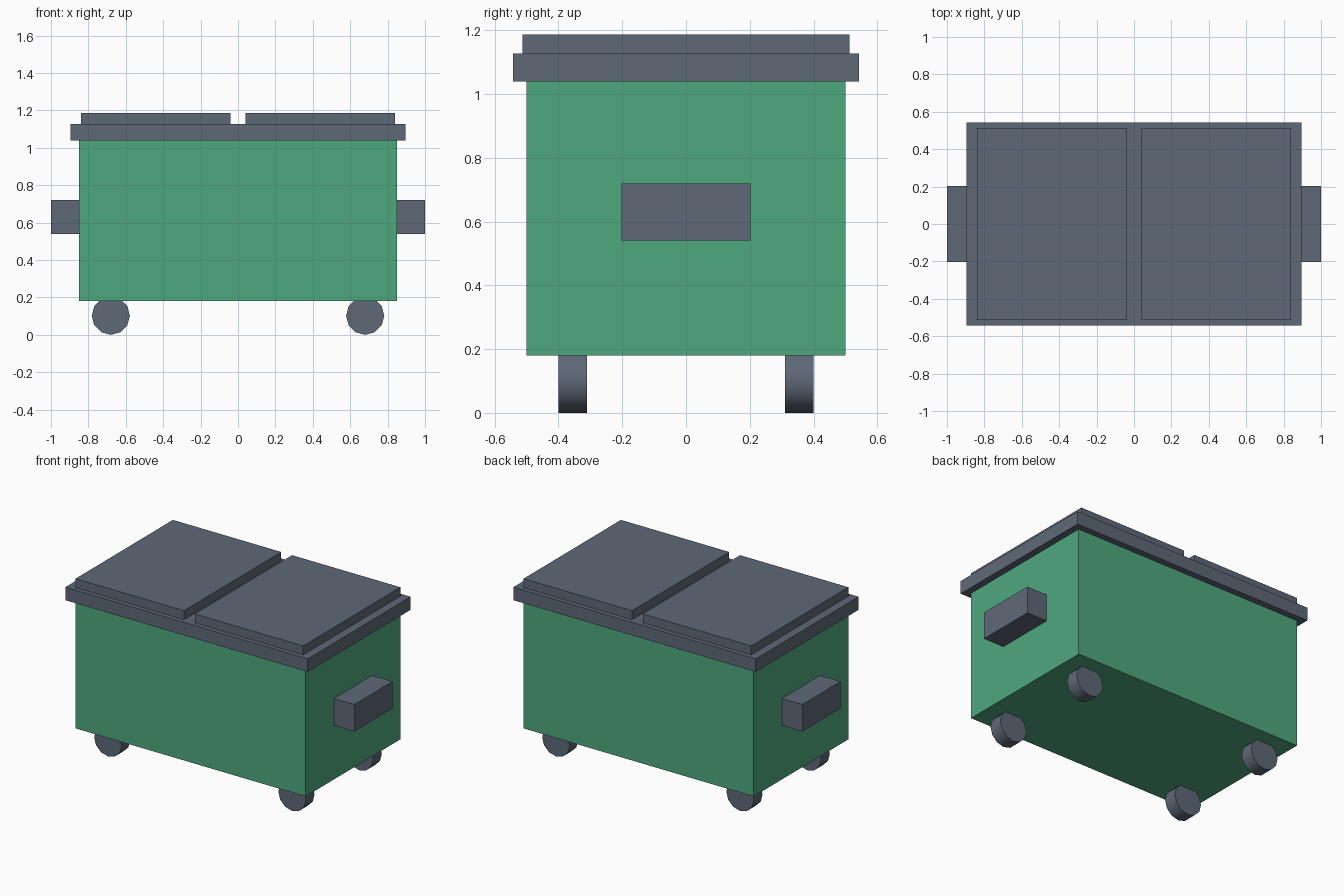
import bpy
import math

cube = bpy.data.objects.get("Cube")
if cube:
    bpy.data.objects.remove(cube, do_unlink=True)


def material(name, colour):
    mat = bpy.data.materials.new(name)
    mat.use_nodes = True
    mat.diffuse_color = (*colour, 1)
    mat.node_tree.nodes["Principled BSDF"].inputs["Base Color"].default_value = (*colour, 1)
    return mat


green = material("green_paint", (0.078, 0.395, 0.205))
grey = material("slate_grey", (0.112, 0.141, 0.184))


def box(name, mat, x, y, z):
    """Box spanning the given (low, high) range on each axis."""
    spans = (x, y, z)
    bpy.ops.mesh.primitive_cube_add(size=1, location=[(a + b) / 2 for a, b in spans])
    obj = bpy.context.object
    obj.name = name
    obj.scale = [b - a for a, b in spans]
    bpy.ops.object.transform_apply(location=False, rotation=False, scale=True)
    obj.data.materials.append(mat)
    return obj


def wheel(name, x, y):
    """Twelve-sided caster wheel with its axle along y."""
    bpy.ops.mesh.primitive_cylinder_add(vertices=12, radius=0.102, depth=0.09,
                                        location=(x, y, 0.102),
                                        rotation=(math.pi / 2, 0, 0))
    obj = bpy.context.object
    obj.name = name
    obj.data.materials.append(grey)
    bpy.ops.object.shade_smooth_by_angle(angle=math.radians(40))


# Bin body and the overhanging rim
box("body", green, (-0.85, 0.85), (-0.5, 0.5), (0.18, 1.04))
box("rim", grey, (-0.895, 0.895), (-0.543, 0.543), (1.04, 1.127))

# Paired lids, lifting pockets and wheels
for side, s in (("left", 1), ("right", -1)):
    box(side + "_lid", grey, sorted((0.04 * s, 0.84 * s)), (-0.513, 0.513), (1.127, 1.187))
    box(side + "_lifting_pocket", grey, sorted((0.85 * s, s)), (-0.202, 0.202), (0.54, 0.72))
    for end, e in (("front", -1), ("back", 1)):
        wheel(f"{end}_{side}_wheel", 0.68 * s, 0.355 * e)
